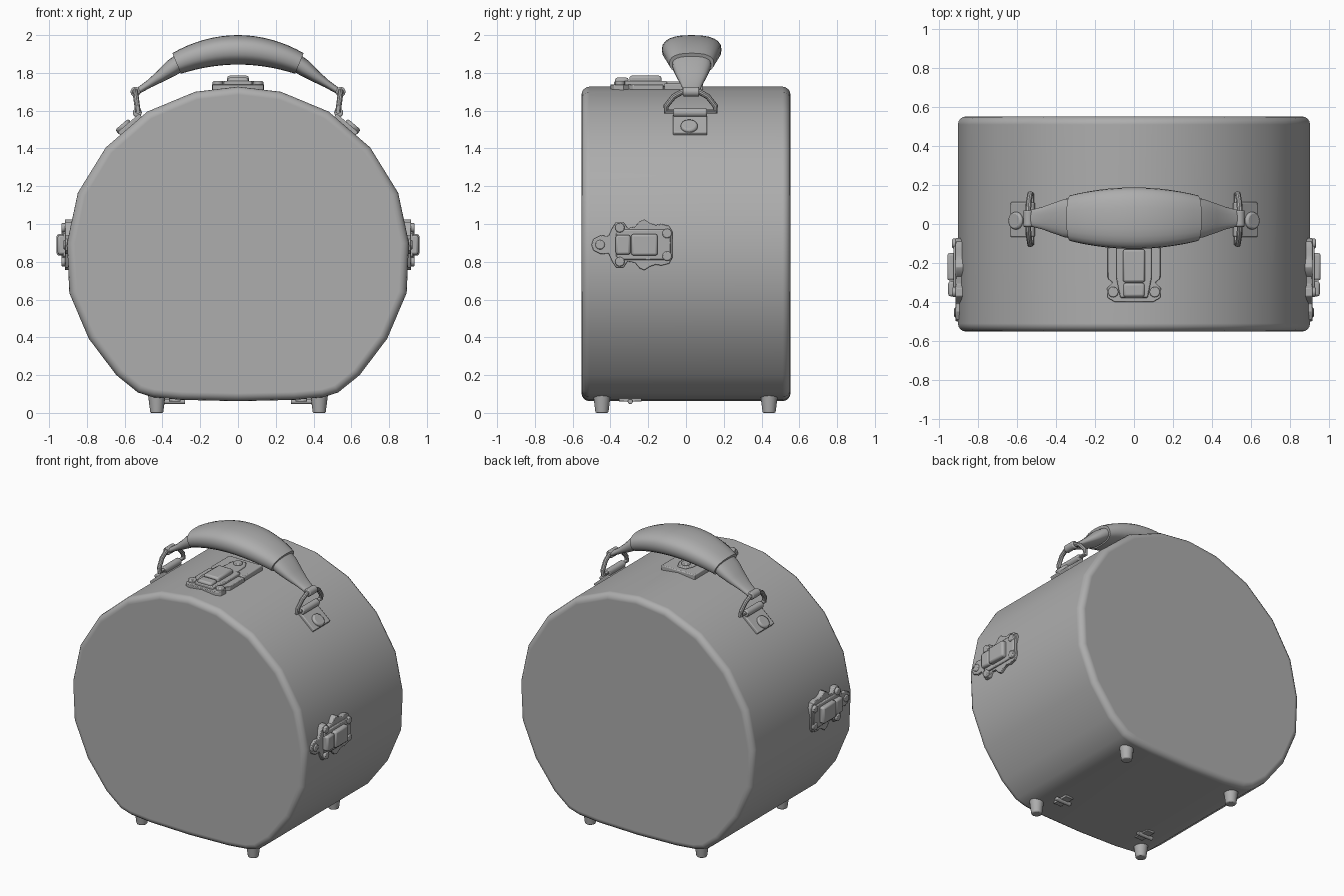
import bpy, bmesh, math
from mathutils import Vector, Matrix

if "Cube" in bpy.data.objects:
    bpy.data.objects.remove(bpy.data.objects["Cube"])

# One mid-dark grey for every part
grey = bpy.data.materials.new("dark_grey")
grey.diffuse_color = (0.42, 0.42, 0.42, 1)
grey.use_nodes = True
grey.node_tree.nodes["Principled BSDF"].inputs["Base Color"].default_value = grey.diffuse_color


def finish(name, bm, mirror=False, bevel=0.0):
    bmesh.ops.recalc_face_normals(bm, faces=bm.faces)
    me = bpy.data.meshes.new(name)
    bm.to_mesh(me)
    bm.free()
    me.materials.append(grey)
    ob = bpy.data.objects.new(name, me)
    bpy.context.collection.objects.link(ob)
    bpy.ops.object.select_all(action='DESELECT')
    ob.select_set(True)
    bpy.context.view_layer.objects.active = ob
    bpy.ops.object.shade_smooth_by_angle(angle=math.radians(32))
    if bevel:
        b = ob.modifiers.new("Bevel", 'BEVEL')
        b.width, b.segments, b.limit_method = bevel, 2, 'ANGLE'
        b.angle_limit = math.radians(50)
    if mirror:
        m = ob.modifiers.new("Mirror", 'MIRROR')
        m.use_axis[0] = True
        m.use_mirror_merge = False
    return ob


def loft(bm, rings):
    """Skin a row of vertex rings and cap both ends."""
    for a, b in zip(rings, rings[1:]):
        for k in range(len(a)):
            j = (k + 1) % len(a)
            bm.faces.new((a[k], a[j], b[j], b[k]))
    bm.faces.new(rings[0])
    bm.faces.new(rings[-1])


def frame(u, v, w, o):
    m = Matrix((u, v, w)).transposed().to_4x4()
    m.translation = Vector(o)
    return m


def slab(name, pts, w0, w1, mat, mirror=False, bevel=0.006):
    """Flat outline in the u-v plane, thickened from w0 to w1."""
    bm = bmesh.new()
    loft(bm, [[bm.verts.new(mat @ Vector((u, v, w))) for u, v in pts] for w in (w0, w1)])
    return finish(name, bm, mirror, bevel)


def rect(u0, u1, v):
    return [(u0, -v), (u1, -v), (u1, v), (u0, v)]


def disc(u, v, r, n=16):
    return [(u + r * math.cos(2 * math.pi * i / n), v + r * math.sin(2 * math.pi * i / n)) for i in range(n)]


def sym(half):
    return half + [(u, -v) for u, v in reversed(half) if v]


def cyl(name, r0, r1, p0, p1, mirror=True, bevel=0.006, n=20):
    """Cone or cylinder from p0 to p1."""
    p0, p1 = Vector(p0), Vector(p1)
    d = p1 - p0
    mat = Matrix.Translation((p0 + p1) / 2) @ d.to_track_quat('Z', 'Y').to_matrix().to_4x4()
    bm = bmesh.new()
    bmesh.ops.create_cone(bm, cap_ends=True, segments=n, radius1=r0, radius2=r1, depth=d.length, matrix=mat)
    return finish(name, bm, mirror, bevel)


def sweep(name, stations, power, mirror=False, n=24):
    """Loft of rounded sections (x, z, half width in y, half thickness) along the handle."""
    bm = bmesh.new()
    rings = []
    for i, (x, z, hw, ht) in enumerate(stations):
        a, b = stations[max(i - 1, 0)], stations[min(i + 1, len(stations) - 1)]
        t = Vector((b[0] - a[0], 0, b[1] - a[1])).normalized()
        up = Vector((-t.z, 0, t.x))
        ring = []
        for k in range(n):
            c, s = math.cos(2 * math.pi * k / n), math.sin(2 * math.pi * k / n)
            p = Vector((x, 0.03, z)) + up * ht * math.copysign(abs(s) ** power, s)
            p.y += hw * math.copysign(abs(c) ** power, c)
            ring.append(bm.verts.new(p))
        rings.append(ring)
    loft(bm, rings)
    return finish(name, bm, mirror)


# Case body: flat-bottomed round profile, rounded rims front and back
half = [(0, 1.727), (0.227, 1.70), (0.48, 1.595), (0.70, 1.405), (0.848, 1.165), (0.905, 0.90),
        (0.893, 0.635), (0.79, 0.393), (0.644, 0.20), (0.53, 0.108), (0.45, 0.083), (0.30, 0.069), (0, 0.062)]
outline = [Vector(p) for p in half + [(-x, z) for x, z in reversed(half[1:-1])]]


def inset(d):
    """Outline moved inward by d with mitred corners."""
    out = []
    for i, p in enumerate(outline):
        a = (p - outline[i - 1]).normalized()
        b = (outline[(i + 1) % len(outline)] - p).normalized()
        n = (Vector((a.y, -a.x)) + Vector((b.y, -b.x))).normalized()
        out.append(p + n * d / n.dot(Vector((a.y, -a.x))))
    return out


R, HALF_DEPTH = 0.042, 0.553
steps = [(R * (1 - math.cos(a)), HALF_DEPTH - R + R * math.sin(a)) for a in (math.radians(90 * k / 4) for k in range(5))]
rim = [(d, -y) for d, y in reversed(steps)] + steps
bm = bmesh.new()
loft(bm, [[bm.verts.new((p.x, y, p.y)) for p in inset(d)] for d, y in rim])
body = finish("body", bm)
wn = body.modifiers.new("FlatCaps", 'WEIGHTED_NORMAL')
wn.keep_sharp = True

# Feet
for y, label in ((-0.445, "front"), (0.44, "back")):
    cyl(label + "_feet", 0.034, 0.047, (0.43, y, 0), (0.43, y, 0.10))

# Side latches
side = frame((0, 1, 0), (0, 0, 1), (1, 0, 0), (0.905, 0, 0.89))
plate = sym([(-0.50, 0), (-0.49, 0.03), (-0.45, 0.05), (-0.41, 0.045), (-0.39, 0.09), (-0.37, 0.12),
             (-0.33, 0.12), (-0.31, 0.088), (-0.27, 0.095), (-0.245, 0.125), (-0.22, 0.135), (-0.19, 0.115),
             (-0.16, 0.105), (-0.13, 0.11), (-0.09, 0.10), (-0.072, 0.07)])
slab("side_latch_plate", plate, -0.03, 0.012, side, True, 0.004)
slab("side_latch_base", sym([(-0.37, 0.06), (-0.35, 0.08), (-0.10, 0.08), (-0.08, 0.06)]), 0, 0.024, side, True)
slab("side_latch_lever", rect(-0.29, -0.15, 0.057), 0, 0.055, side, True, 0.012)
slab("side_latch_catch", rect(-0.372, -0.294, 0.052), 0, 0.05, side, True, 0.012)
for u, v in ((-0.35, 0.09), (-0.35, -0.09), (-0.10, 0.06), (-0.10, -0.06), (-0.455, 0)):
    slab("side_latch_rivet", disc(u, v, 0.025), 0, 0.03 if v else 0.02, side, True)

# Top latch with its back plate
top = frame((0, 1, 0), (-1, 0, 0), (0, 0, 1), (0, 0, 1.725))
slab("top_latch_plate", sym([(-0.40, 0.10), (-0.38, 0.135), (-0.33, 0.138), (-0.30, 0.11), (-0.28, 0.135),
                             (-0.12, 0.135)]), -0.03, 0.014, top, bevel=0.004)
slab("top_latch_base", sym([(-0.38, 0.07), (-0.28, 0.09), (-0.10, 0.09)]), 0, 0.032, top)
slab("top_latch_lever", rect(-0.30, -0.13, 0.057), 0, 0.06, top, bevel=0.012)
slab("top_latch_catch", rect(-0.375, -0.304, 0.055), 0, 0.05, top, bevel=0.012)
slab("top_back_plate", rect(-0.115, 0.09, 0.13), -0.02, 0.02, top)
slab("top_hasp", sym([(-0.115, 0.06), (0.0, 0.055), (0.05, 0.03)]), 0, 0.03, top)
slab("top_hasp_button", disc(0.0, 0, 0.03), 0, 0.042, top)
for v in (-0.107, 0.107):
    slab("top_latch_rivet", disc(-0.35, v, 0.027), 0, 0.032, top)

# Handle mounts on the sloping shoulder
s = Vector((0.22, 0, -0.19)).normalized()
shoulder = frame(s, (0, 1, 0), (-s.z, 0, s.x), (0.48, 0.022, 1.595))
slab("handle_tab", rect(0.04, 0.19, 0.09), -0.01, 0.02, shoulder, True)
slab("handle_tab_rivet", disc(0.147, -0.005, 0.045, 20), 0, 0.038, shoulder, True, 0.01)
cyl("handle_tab_loop", 0.024, 0.024, (0.533, -0.065, 1.59), (0.533, 0.11, 1.59))

# D-rings
ring = [(-0.105, 1.595), (-0.105, 1.625), (-0.065, 1.675), (-0.02, 1.70), (0.025, 1.707), (0.07, 1.70),
        (0.115, 1.675), (0.155, 1.625), (0.155, 1.595)]
cu = bpy.data.curves.new("d_ring", 'CURVE')
cu.dimensions = '3D'
cu.bevel_depth, cu.bevel_resolution = 0.015, 3
sp = cu.splines.new('POLY')
sp.points.add(len(ring) - 1)
for p, (y, z) in zip(sp.points, ring):
    p.co = (0.53 + (z - 1.595) * 0.13, y, z, 1)
sp.use_cyclic_u = True
tmp = bpy.data.objects.new("d_ring_path", cu)
bpy.context.collection.objects.link(tmp)
bm = bmesh.new()
bm.from_mesh(tmp.to_mesh())
tmp.to_mesh_clear()
bpy.data.objects.remove(tmp)
finish("d_ring", bm, True)

# Handle: thick grip and tapering straps
ks = [i / 8 - 1 for i in range(17)]
grip = [(0.325 * k, 1.922 - 0.072 * k * k, 0.158 - 0.04 * k * k, 0.078 - 0.019 * k * k) for k in ks]
sweep("handle_grip", grip, 0.8)
sweep("handle_strap", [(0.29, 1.868, 0.105, 0.045), (0.35, 1.826, 0.10, 0.045), (0.41, 1.782, 0.080, 0.032),
                       (0.47, 1.742, 0.058, 0.021), (0.52, 1.71, 0.045, 0.017), (0.545, 1.695, 0.041, 0.017)],
      0.8, True)
cyl("handle_strap_loop", 0.026, 0.026, (0.543, -0.015, 1.70), (0.543, 0.07, 1.70))

# Hinges under the case
under = frame((0, 1, 0), (1, 0, 0), (0, 0, -1), (0.335, -0.295, 0.07))
slab("hinge_leaf", rect(-0.06, 0.06, 0.03), -0.01, 0.01, under, True, 0.003)
cyl("hinge_barrel", 0.014, 0.014, (0.28, -0.295, 0.06), (0.395, -0.295, 0.06), bevel=0.003, n=12)
